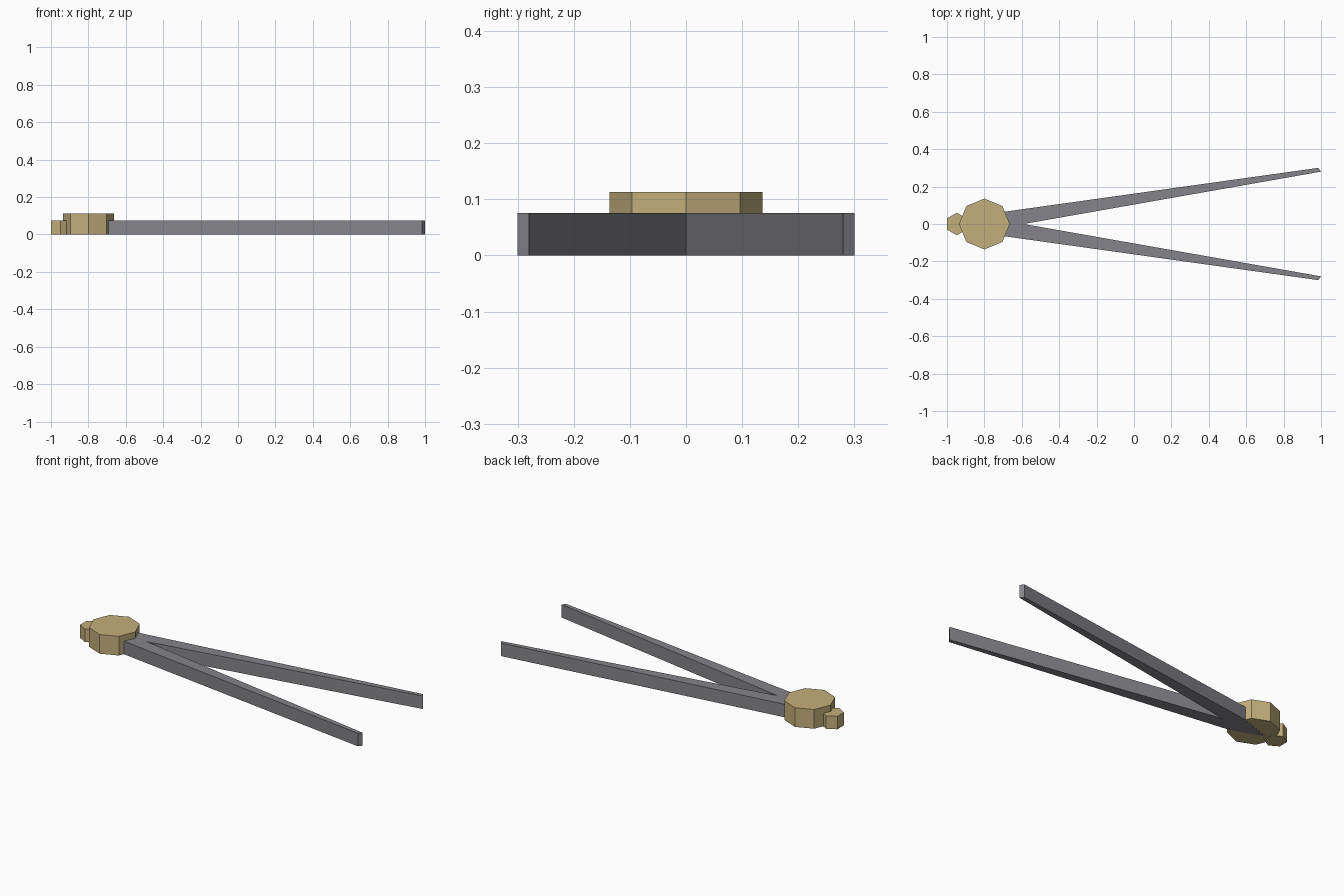
import bpy
import bmesh
import math

cube = bpy.data.objects.get("Cube")
if cube:
    bpy.data.objects.remove(cube, do_unlink=True)


def make_material(name, color):
    mat = bpy.data.materials.new(name)
    mat.use_nodes = True
    mat.diffuse_color = (*color, 1)
    mat.node_tree.nodes["Principled BSDF"].inputs["Base Color"].default_value = (*color, 1)
    return mat


def prism(name, outline, bottom, top, mat):
    """Extrude a flat outline straight up."""
    bm = bmesh.new()
    base = bm.faces.new([bm.verts.new((x, y, bottom)) for x, y in outline])
    ext = bmesh.ops.extrude_face_region(bm, geom=[base], use_keep_orig=True)
    verts = [g for g in ext["geom"] if isinstance(g, bmesh.types.BMVert)]
    bmesh.ops.translate(bm, verts=verts, vec=(0, 0, top - bottom))
    bmesh.ops.recalc_face_normals(bm, faces=bm.faces)
    mesh = bpy.data.meshes.new(name)
    bm.to_mesh(mesh)
    bm.free()
    mesh.materials.append(mat)
    obj = bpy.data.objects.new(name, mesh)
    bpy.context.collection.objects.link(obj)
    return obj


def polygon(cx, radius, sides):
    """Regular outline with a corner pointing along +y."""
    steps = [math.pi / 2 + math.tau * i / sides for i in range(sides)]
    return [(cx + radius * math.cos(a), radius * math.sin(a)) for a in steps]


brass = make_material("brass", (0.54, 0.43, 0.20))
steel = make_material("steel", (0.235, 0.23, 0.25))

# Hinge disc and small handle knob
prism("hinge_disc", polygon(-0.8, 0.136, 8), 0.001, 0.113, brass)
prism("handle_knob", polygon(-0.948, 0.06, 6), 0, 0.076, brass)

# Two tapering legs that meet under the disc
for name, side in (("left_leg", 1), ("right_leg", -1)):
    outline = [(-0.88, 0), (-0.59, 0), (1.0, 0.28 * side),
               (0.985, 0.3 * side), (-0.69, 0.066 * side)]
    prism(name, outline, 0, 0.076, steel)
